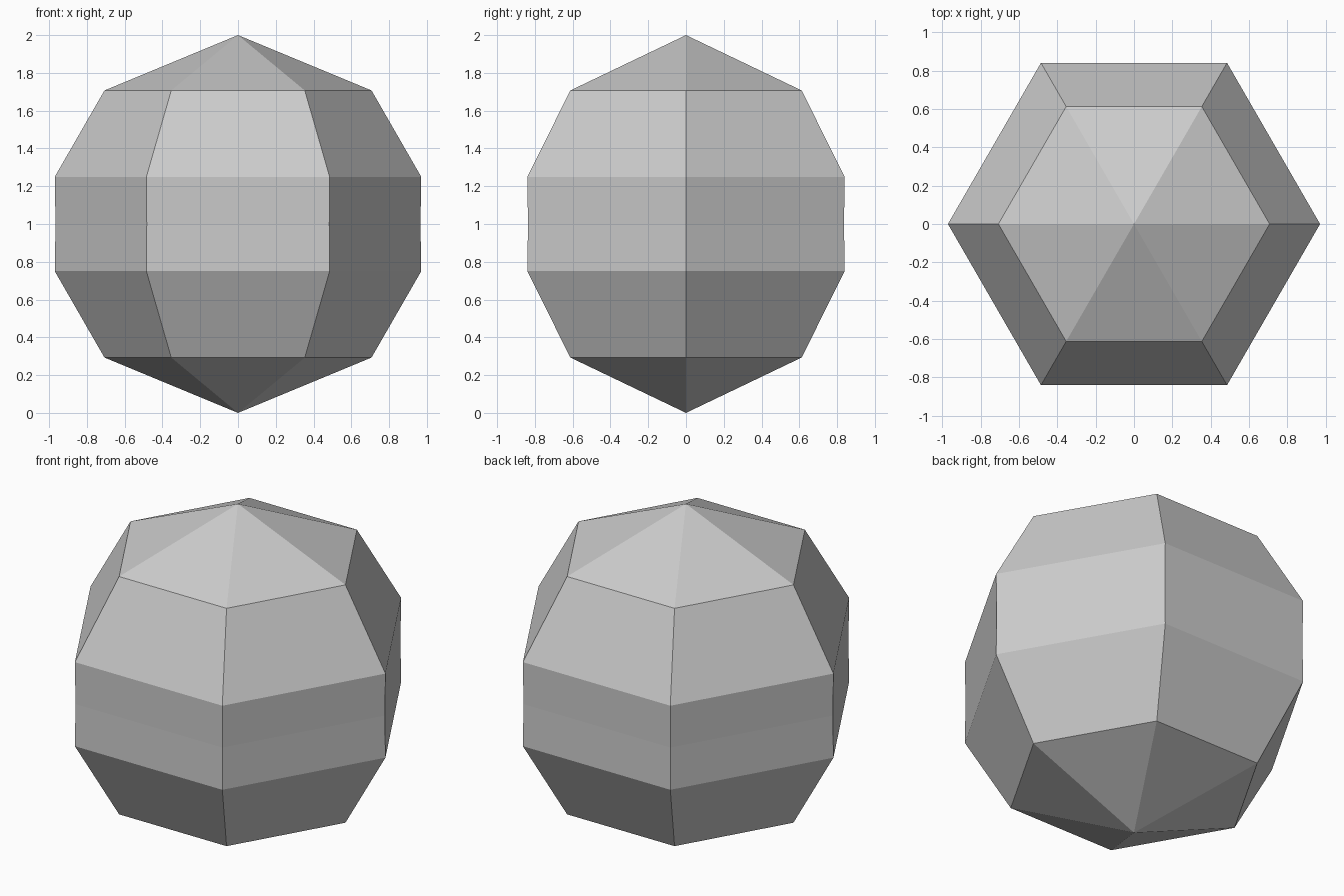
import bpy
import bmesh
from math import cos, sin, tau

cube = bpy.data.objects.get("Cube")
if cube:
    bpy.data.objects.remove(cube, do_unlink=True)

# One plain grey
grey = bpy.data.materials.new("light_grey")
grey.use_nodes = True
colour = (0.6, 0.6, 0.6, 1)
grey.diffuse_color = colour
grey.node_tree.nodes["Principled BSDF"].inputs["Base Color"].default_value = colour

# Six-sided rings (radius, height), with a very slight waist
SIDES = 6
PROFILE = [(0.707, 0.293), (0.97, 0.75), (0.966, 1.0), (0.97, 1.25), (0.707, 1.707)]

bm = bmesh.new()
rings = [[bm.verts.new((r * cos(tau * i / SIDES), r * sin(tau * i / SIDES), z))
          for i in range(SIDES)] for r, z in PROFILE]
bottom = bm.verts.new((0, 0, 0))
top = bm.verts.new((0, 0, 2))

for i in range(SIDES):
    j = (i + 1) % SIDES
    # Side bands
    for low, high in zip(rings, rings[1:]):
        bm.faces.new((low[i], low[j], high[j], high[i]))
    # Pointed caps
    bm.faces.new((bottom, rings[0][j], rings[0][i]))
    bm.faces.new((top, rings[-1][i], rings[-1][j]))

mesh = bpy.data.meshes.new("faceted_ball")
bm.to_mesh(mesh)
bm.free()
mesh.materials.append(grey)
ball = bpy.data.objects.new("faceted_ball", mesh)
bpy.context.collection.objects.link(ball)
